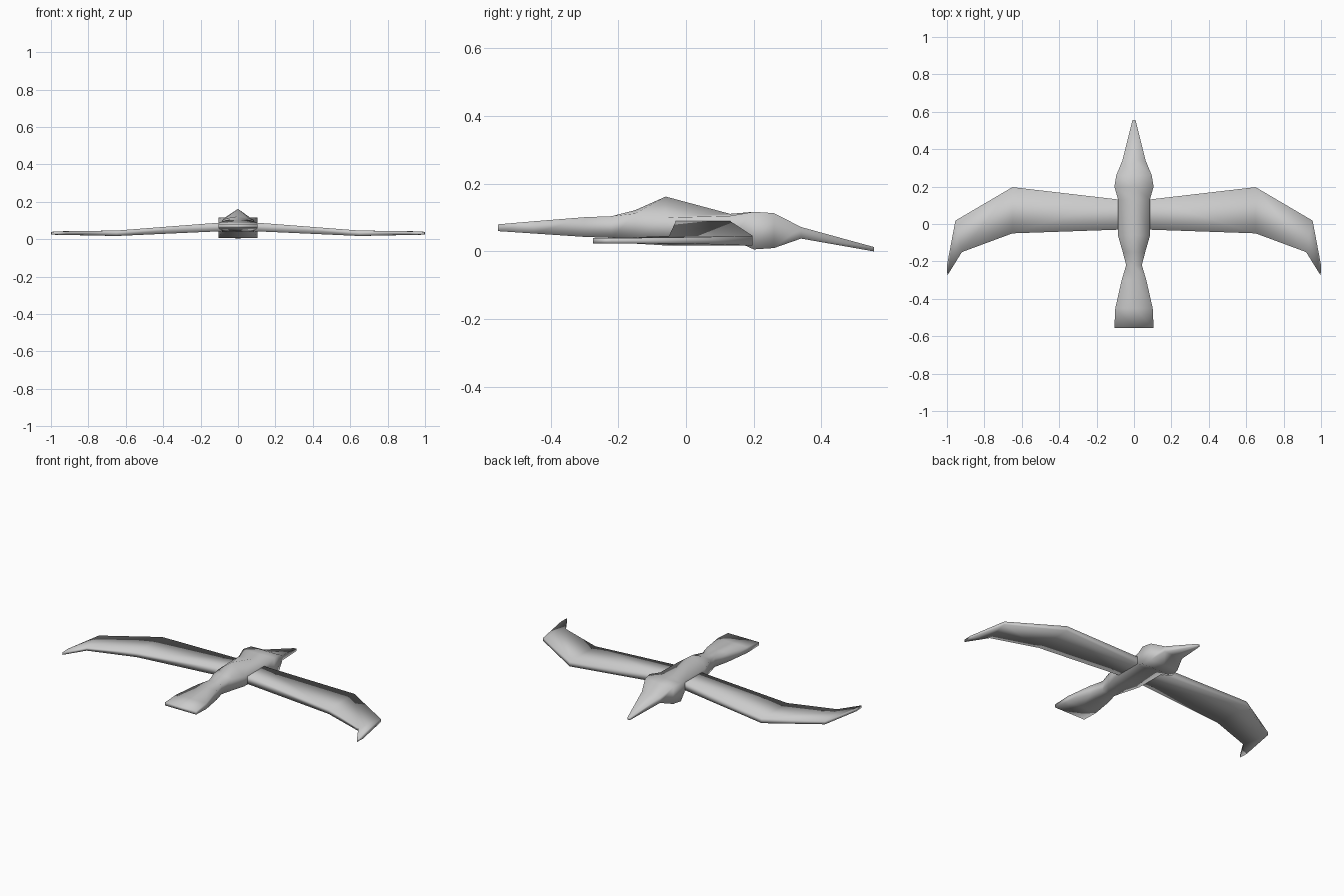
import bpy, bmesh

if "Cube" in bpy.data.objects:
    bpy.data.objects.remove(bpy.data.objects["Cube"])


def loft(name, rings, cap_start=True):
    """Skin a run of equal-sized point rings into one smooth object."""
    bm = bmesh.new()
    loops = [[bm.verts.new(p) for p in ring] for ring in rings]
    n = len(loops[0])
    for a, b in zip(loops, loops[1:]):
        for i in range(n):
            j = (i + 1) % n
            bm.faces.new((a[i], a[j], b[j], b[i]))
    if cap_start:
        bm.faces.new(loops[0])
    bm.faces.new(loops[-1][::-1])
    bmesh.ops.recalc_face_normals(bm, faces=bm.faces[:])
    mesh = bpy.data.meshes.new(name)
    bm.to_mesh(mesh)
    bm.free()
    obj = bpy.data.objects.new(name, mesh)
    bpy.context.collection.objects.link(obj)
    for f in mesh.polygons:
        f.use_smooth = True
    return obj


# Body from tail fan to beak: y, half width, bottom z, side top z, ridge z
body_stations = [
    (-0.555, 0.105, 0.060, 0.080, 0.080),
    (-0.45, 0.100, 0.053, 0.089, 0.089),
    (-0.30, 0.066, 0.043, 0.101, 0.101),
    (-0.22, 0.042, 0.040, 0.104, 0.104),
    (-0.15, 0.060, 0.040, 0.112, 0.122),
    (-0.06, 0.086, 0.040, 0.100, 0.162),
    (0.13, 0.085, 0.038, 0.105, 0.111),
    (0.20, 0.105, 0.006, 0.117, 0.117),
    (0.26, 0.095, 0.010, 0.113, 0.113),
    (0.34, 0.062, 0.038, 0.072, 0.072),
    (0.555, 0.008, 0.000, 0.013, 0.013),
]
body = loft("bird_body", [
    [(-w, y, b), (0, y, b), (w, y, b), (w, y, t), (0, y, r), (-w, y, t)]
    for y, w, b, t, r in body_stations])

# Right wing, root to tip: leading (x, y), trailing (x, y), bottom z, top z
wing_stations = [
    ((0.075, 0.13), (0.075, -0.03), 0.043, 0.090),
    ((0.65, 0.197), (0.65, -0.05), 0.017, 0.046),
    ((0.955, 0.018), (0.92, -0.15), 0.023, 0.042),
    ((1.0, -0.22), (0.998, -0.275), 0.024, 0.039),
]
wings = loft("wings", [
    [(*lead, b), (*lead, t), (*trail, t), (*trail, b)]
    for lead, trail, b, t in wing_stations], cap_start=False)

# Left wing by mirroring
wings.modifiers.new("mirror", 'MIRROR').use_axis[0] = True
